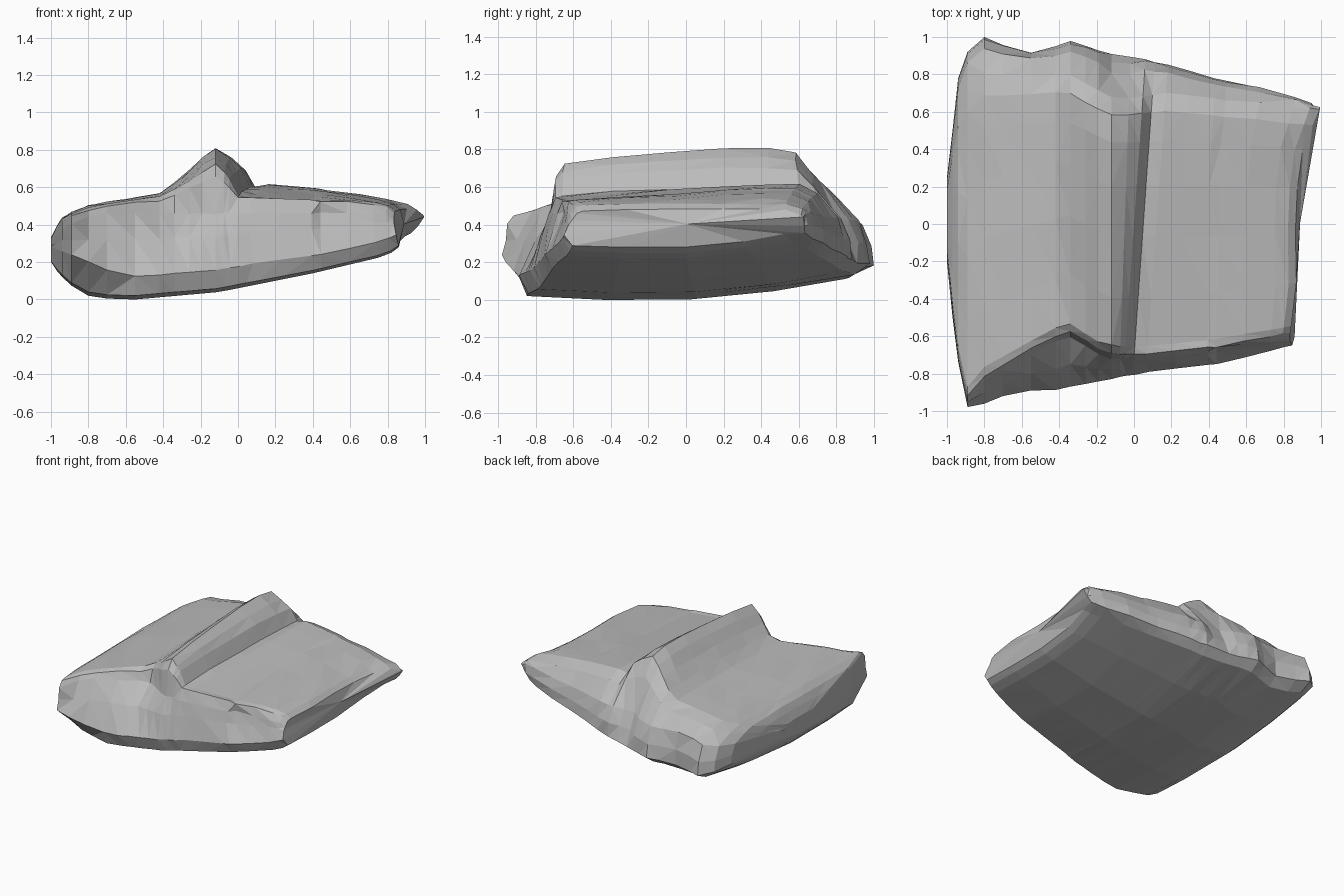
import bpy
import bmesh
import random
from mathutils import Vector

random.seed(4)
cube = bpy.data.objects.get("Cube")
if cube:
    bpy.data.objects.remove(cube)

paper = bpy.data.materials.new("paper_grey")
paper.use_nodes = True
grey = (0.5, 0.5, 0.5, 1)
paper.diffuse_color = grey
paper.node_tree.nodes["Principled BSDF"].inputs["Base Color"].default_value = grey


def curve(keys, x):
    """Straight-line interpolation through (x, value) keys."""
    if x <= keys[0][0]:
        return keys[0][1]
    for (a, u), (b, v) in zip(keys, keys[1:]):
        if x <= b:
            return u + (v - u) * (x - a) / (b - a)
    return keys[-1][1]


# Outlines of the slumped sack, all running across x
top = [(-1, .33), (-.95, .43), (-.85, .49), (-.6, .54), (-.42, .565), (-.3, .65),
       (-.2, .75), (-.12, .805), (-.05, .755), (0, .7), (.05, .595), (.12, .595),
       (.6, .555), (.8, .525), (.86, .48)]
base = [(-1, .2), (-.96, .14), (-.9, .08), (-.8, .02), (-.7, .005), (-.55, 0),
        (-.1, .04), (.4, .14), (.8, .235), (.86, .28)]
front_low = [(-1, -.2), (-.96, -.6), (-.92, -.88), (-.89, -.98), (-.8, -.965),
             (-.65, -.89), (-.45, -.89), (0, -.81), (.5, -.74), (.86, -.65)]
front_top = [(-1, -.15), (-.95, -.65), (-.89, -.92), (-.8, -.81), (-.5, -.64),
             (-.35, -.57), (-.15, -.69), (.1, -.7), (.5, -.65), (.86, -.58)]
back_low = [(-1, .25), (-.97, .5), (-.94, .78), (-.88, .95), (-.8, 1), (-.72, .98),
            (-.65, .91), (-.45, .93), (-.36, .98), (0, .88), (.65, .72), (.86, .63)]
back_top = [(-1, .2), (-.95, .6), (-.85, .8), (-.5, .8), (-.36, .8), (-.1, .67),
            (.1, .7), (.6, .65), (.86, .61)]
# Vertical tucks pressed into the end faces
front_tuck = [(.36, 0), (.4, .01), (.45, .03), (.6, .015), (.75, 0)]
back_tuck = [(-.2, 0), (-.1, .05), (0, 0)]
# Rounding of the bottom corners: inset and lift of the lower rim
front_round = [(-.96, .12), (-.88, .16), (-.78, .14), (-.6, .02), (.6, .02), (.86, .04)]
back_round = [(-.9, .08), (-.6, .05), (.3, .05), (.7, .1), (.86, .14)]
# Flare of the right edge along y, slant of the ridge flank, tilt of the right panel
flare = [(-.65, .96), (-.35, 1.01), (.1, 1), (.4, 1.05), (.65, 1.17)]
slant = [(-.1, 0), (0, .07), (.12, .07), (.4, 0)]
tilt = [(0, 0), (.1, .04), (.4, .04), (.8, 0)]
stations = [-1, -.97, -.94, -.89, -.8, -.7, -.55, -.42, -.34, -.26, -.19, -.12, -.05,
            0, .05, .12, .25, .4, .45, .6, .75, .82, .86]


def section(x):
    """Closed loop in y and z: up the front, over the top, down the back."""
    zt, zb = curve(top, x), curve(base, x)
    fl, ft = curve(front_low, x), curve(front_top, x)
    bl, bt = curve(back_low, x), curve(back_top, x)
    f_in, b_in = curve(front_tuck, x), curve(back_tuck, x)
    fr, br = curve(front_round, x), curve(back_round, x)
    side = min(zt, .52)
    h = side - zb
    edge = side - .02
    crest = zt - side
    loop = [(fl * (.97 - fr), zb + h * .04), (fl, zb + h * .22 + fr * .5),
            (fl * .6 + ft * .4 + f_in, zb + h * .62),
            (ft - .03 + f_in, edge - .04), (ft, edge + crest * .55)]
    for t, s in ((.03, .72), (.22, .86), (.45, .95), (.65, 1), (.82, 1), (.93, .93)):
        y = ft + (bt - ft) * t
        loop.append((y, edge + .02 * s + crest * s + curve(tilt, x) * y))
    loop += [(bt, edge - .01 + crest * .6 + curve(tilt, x) * bt),
             (bt * .3 + bl * .7 - b_in, zb + h * .8),
             (bt * .05 + bl * .95 - b_in, zb + h * .56), (bl, zb + h * .3 + .02 * bl),
             (bl * (.97 - br), zb + h * .04 + .1 * bl)]
    for t in (.75, .5, .25):
        y = fl + (bl - fl) * t
        loop.append((y, zb + .1 * max(y, 0)))
    return loop


def sack_point(x, y, z):
    """Flare the right edge, slant the ridge flank and crumple the paper."""
    rise = min(1, max(0, (z - curve(base, x)) / .15))
    px = x
    if x > 0:
        px += x * (curve(flare, y) - 1) * x / .86 * rise
    px += curve(slant, x) * y * rise
    wrinkle = random.uniform(-.005, .005) * rise
    return px, y + wrinkle, max(0, z + wrinkle)


def add_sack():
    bm = bmesh.new()
    rings = [[bm.verts.new(sack_point(x, y, z)) for y, z in section(x)] for x in stations]
    for a, b in zip(rings, rings[1:]):
        for i in range(len(a)):
            j = (i + 1) % len(a)
            bm.faces.new((a[i], a[j], b[j], b[i]))
    # Close the two long edges with fans
    for ring in (rings[0], rings[-1]):
        hub = bm.verts.new(sum((v.co for v in ring), Vector()) / len(ring))
        for i in range(len(ring)):
            bm.faces.new((ring[i], ring[(i + 1) % len(ring)], hub))
    bmesh.ops.triangulate(bm, faces=bm.faces[:])
    bmesh.ops.recalc_face_normals(bm, faces=bm.faces[:])
    mesh = bpy.data.meshes.new("sack")
    bm.to_mesh(mesh)
    bm.free()
    mesh.materials.append(paper)
    bpy.context.collection.objects.link(bpy.data.objects.new("sack", mesh))


add_sack()
